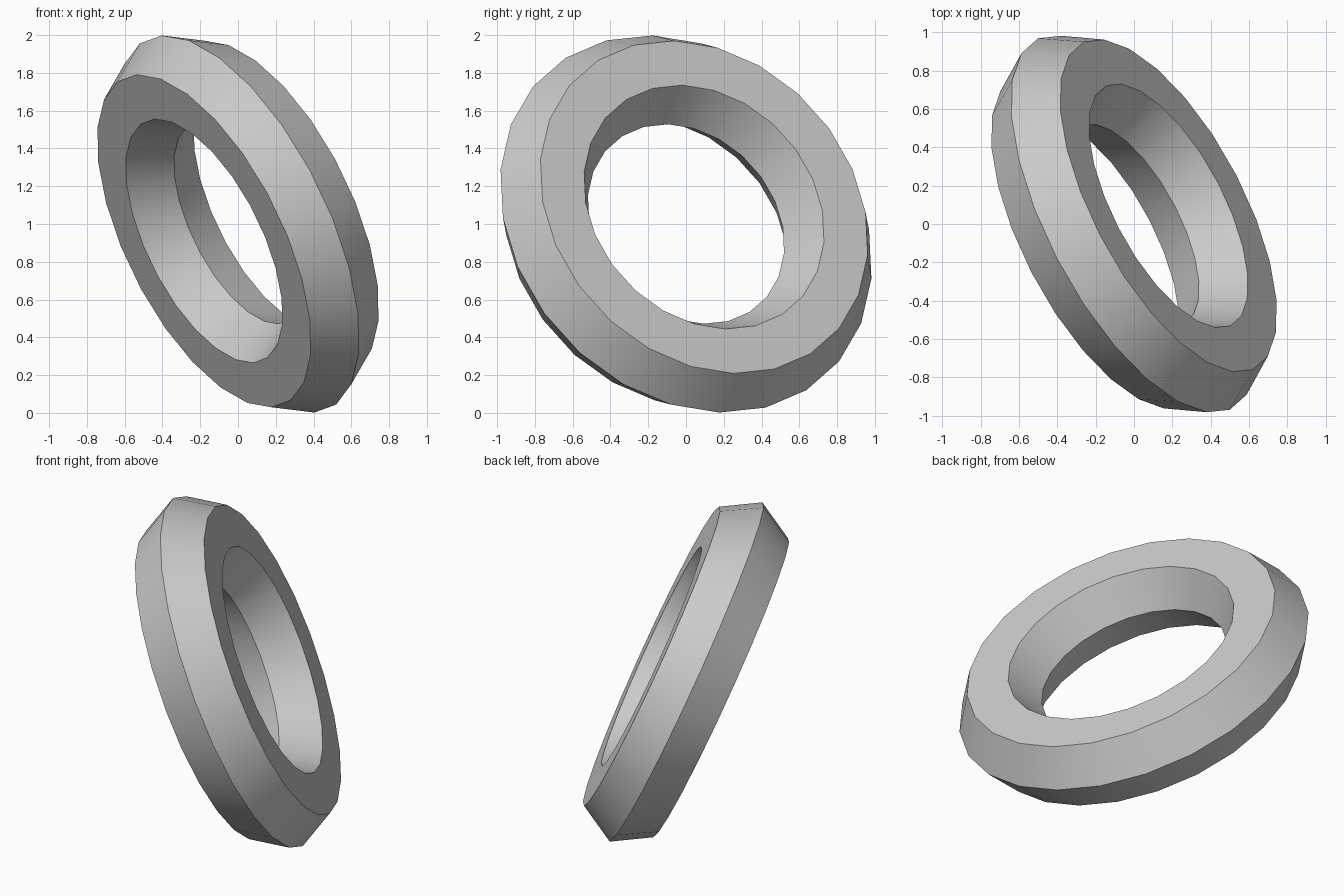
import bpy
import math
from mathutils import Matrix, Vector

cube = bpy.data.objects.get("Cube")
if cube:
    bpy.data.objects.remove(cube, do_unlink=True)

# One plain grey for the whole ring
grey = bpy.data.materials.new("plain_grey")
grey.use_nodes = True
colour = (0.6, 0.6, 0.6, 1)
grey.diffuse_color = colour
grey.node_tree.nodes["Principled BSDF"].inputs["Base Color"].default_value = colour

# Tilted frame: the ring's axis, its lowest direction and the horizontal tangent
axis = Vector((0.808, 0.430, 0.403)).normalized()
tangent = axis.cross(Vector((0, 0, 1))).normalized()
lowest = tangent.cross(axis)
if lowest.z > 0:
    lowest.negate()
phase = math.radians(1.8)
start = lowest * math.cos(phase) + tangent * math.sin(phase)
frame = Matrix((start, axis.cross(start), axis)).transposed().to_4x4()

# Ring with a six-sided section
bpy.ops.mesh.primitive_torus_add(
    major_segments=24, minor_segments=6,
    major_radius=0.834, minor_radius=0.257)
ring = bpy.context.object
ring.name = ring.data.name = "hexagonal_section_ring"
ring.data.transform(frame)
ring.location = (0, 0, 1)
ring.data.materials.append(grey)
bpy.ops.object.shade_smooth_by_angle(angle=math.radians(30))
